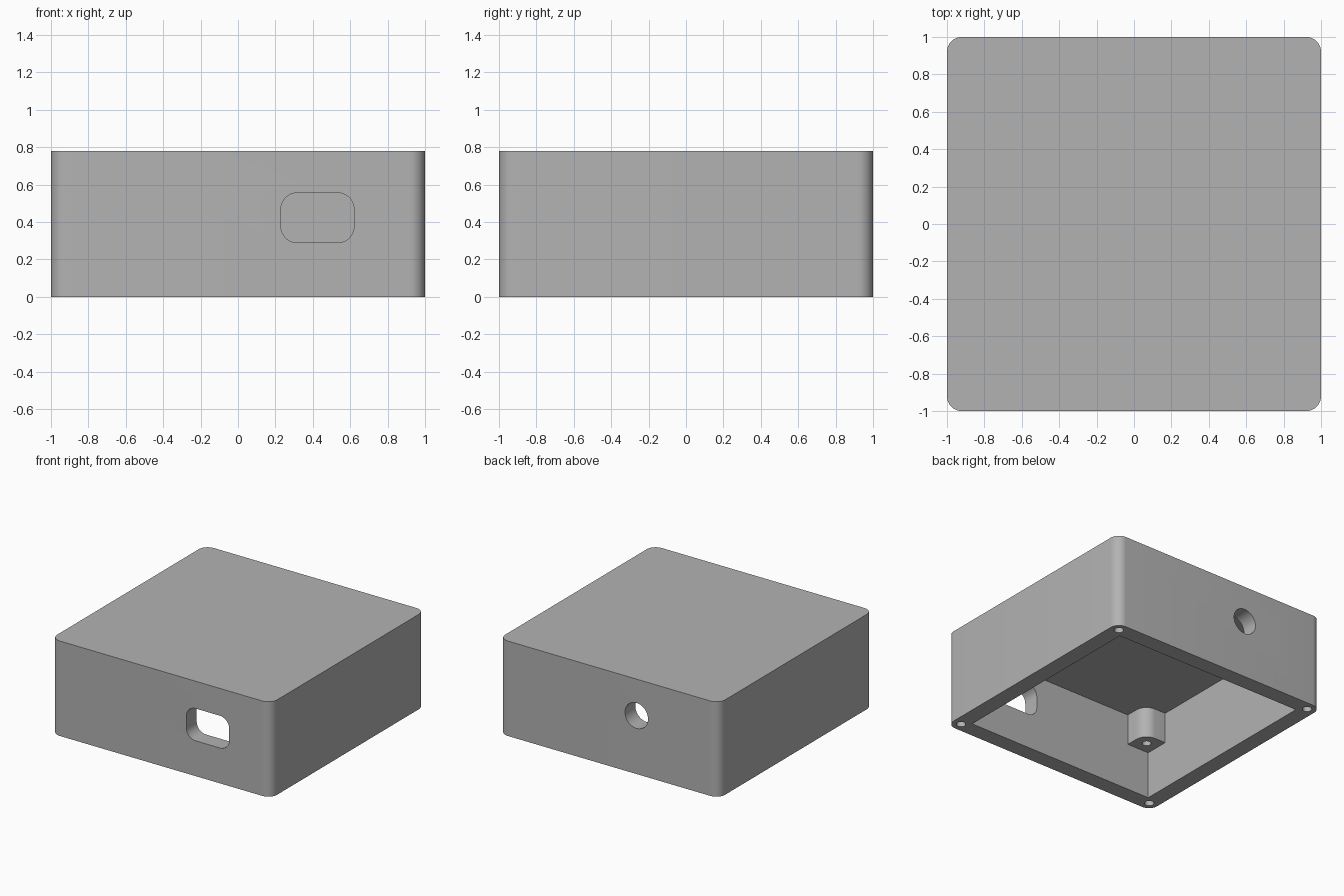
import bpy, bmesh, math
from mathutils import Matrix, Vector

cube = bpy.data.objects.get("Cube")
if cube:
    bpy.data.objects.remove(cube, do_unlink=True)

HEIGHT, CORNER = 0.78, 0.08
INNER, CEILING = 0.865, 0.645
POST, POST_Z = 0.2, 0.39
SCREW = 0.925
SIGNS = [(1, 1), (-1, 1), (-1, -1), (1, -1)]

grey = bpy.data.materials.new("plain_grey")
grey.use_nodes = True
grey.diffuse_color = (0.45, 0.45, 0.45, 1)
grey.node_tree.nodes["Principled BSDF"].inputs["Base Color"].default_value = (0.45, 0.45, 0.45, 1)


def rounded_rect(w, d, radii, steps=10):
    """Counter-clockwise outline; one radius per corner in SIGNS order."""
    points = []
    for i, ((sx, sy), r) in enumerate(zip(SIGNS, radii)):
        centre = Vector((sx * (w / 2 - r), sy * (d / 2 - r)))
        for k in range(steps + 1 if r else 1):
            a = math.pi / 2 * (i + k / steps)
            points.append(centre + r * Vector((math.cos(a), math.sin(a))))
    return points


def circle(r, sides=32):
    return [Vector((r * math.cos(2 * math.pi * k / sides),
                    r * math.sin(2 * math.pi * k / sides))) for k in range(sides)]


def prism(name, outline, depth, location, upright=True):
    """Extrude an outline along +z, or along -y when not upright."""
    bm = bmesh.new()
    base = bm.faces.new([bm.verts.new((p.x, p.y, 0)) for p in outline])
    top = bmesh.ops.extrude_face_region(bm, geom=[base])["geom"]
    bmesh.ops.translate(bm, vec=(0, 0, depth),
                        verts=[v for v in top if isinstance(v, bmesh.types.BMVert)])
    if not upright:
        bm.transform(Matrix.Rotation(math.pi / 2, 4, "X"))
    bm.transform(Matrix.Translation(location))
    bmesh.ops.recalc_face_normals(bm, faces=bm.faces)
    mesh = bpy.data.meshes.new(name)
    bm.to_mesh(mesh)
    bm.free()
    mesh.materials.append(grey)
    obj = bpy.data.objects.new(name, mesh)
    bpy.context.collection.objects.link(obj)
    return obj


def activate(obj):
    bpy.ops.object.select_all(action="DESELECT")
    obj.select_set(True)
    bpy.context.view_layer.objects.active = obj


def cut(obj, cutter):
    mod = obj.modifiers.new("cut", "BOOLEAN")
    mod.operation, mod.solver, mod.object = "DIFFERENCE", "EXACT", cutter
    activate(obj)
    bpy.ops.object.modifier_apply(modifier=mod.name)
    bpy.data.objects.remove(cutter, do_unlink=True)


def smooth(obj):
    activate(obj)
    bpy.ops.object.shade_smooth_by_angle(angle=math.radians(30))


# Open-bottomed shell
shell = prism("enclosure_shell", rounded_rect(2, 2, [CORNER] * 4), HEIGHT, (0, 0, 0))
cut(shell, prism("cavity", rounded_rect(2 * INNER, 2 * INNER, [0] * 4), CEILING + 0.1, (0, 0, -0.1)))

# Front window and round back hole
cut(shell, prism("window", rounded_rect(0.39, 0.265, [0.085] * 4), 0.4, (0.425, -0.8, 0.423), False))
cut(shell, prism("cable_hole", circle(0.105), 0.4, (-0.25, 1.2, 0.48), False))

# Screw holes in the rim
for sx, sy in SIGNS:
    cut(shell, prism("screw_hole", circle(0.036), 0.5, (sx * SCREW, sy * SCREW, -0.1)))
smooth(shell)

# Drilled corner posts hanging from the ceiling, rounded towards the middle
for i, (sx, sy) in enumerate(SIGNS):
    radii = [0.1 if s == (-sx, -sy) else 0 for s in SIGNS]
    mid = INNER - POST / 2
    post = prism(f"corner_post_{i + 1}", rounded_rect(POST, POST, radii),
                 CEILING - POST_Z, (sx * mid, sy * mid, POST_Z))
    cut(post, prism("post_hole", circle(0.034), 0.3, (sx * mid, sy * mid, POST_Z - 0.1)))
    smooth(post)
